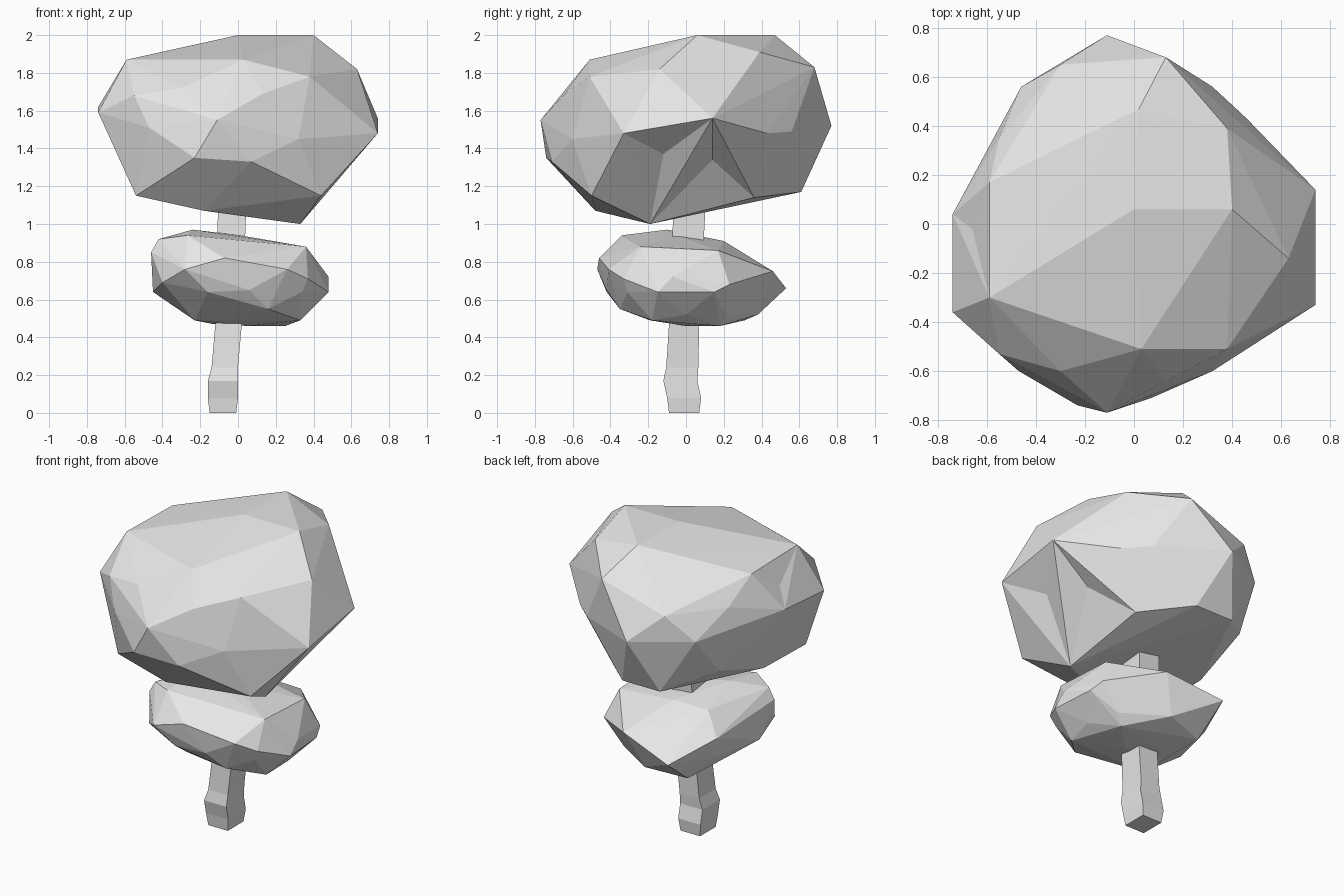
import bpy
import bmesh
from mathutils import Vector

default_cube = bpy.data.objects.get("Cube")
if default_cube:
    bpy.data.objects.remove(default_cube, do_unlink=True)


def make_material(name, colour):
    material = bpy.data.materials.new(name)
    material.use_nodes = True
    material.diffuse_color = colour
    shader = material.node_tree.nodes["Principled BSDF"]
    shader.inputs["Base Color"].default_value = colour
    return material


plain_grey = make_material("plain grey", (0.8, 0.8, 0.8, 1))


def finish_object(bm, name):
    """Turn the bmesh into a flat shaded object with the shared material."""
    bmesh.ops.recalc_face_normals(bm, faces=bm.faces[:])
    mesh = bpy.data.meshes.new(name)
    bm.to_mesh(mesh)
    bm.free()
    mesh.materials.append(plain_grey)
    tree_part = bpy.data.objects.new(name, mesh)
    bpy.context.collection.objects.link(tree_part)
    return tree_part


def push_dent(bm, point):
    """Poke the facet nearest to the point and pull its middle onto it."""
    target = Vector(point)
    facet = min(bm.faces, key=lambda face: (face.calc_center_median() - target).length)
    poked = bmesh.ops.poke(bm, faces=[facet])
    poked["verts"][0].co = target


def build_foliage(name, corner_groups, dents=()):
    """Wrap a faceted skin around the corner points, then press in the dents."""
    bm = bmesh.new()
    for group in corner_groups:
        for corner in group:
            bm.verts.new(corner)
    hull = bmesh.ops.convex_hull(bm, input=bm.verts[:])
    leftover = {item for item in hull["geom_interior"] + hull["geom_unused"]
                if isinstance(item, bmesh.types.BMVert)}
    bmesh.ops.delete(bm, geom=list(leftover), context="VERTS")
    for dent in dents:
        push_dent(bm, dent)
    return finish_object(bm, name)


def build_trunk(name, sections):
    """Bridge rectangular sections, each given by centre, half sizes and height."""
    bm = bmesh.new()
    corner_signs = ((-1, -1), (1, -1), (1, 1), (-1, 1))
    rings = []
    for centre_x, centre_y, half_x, half_y, height in sections:
        rings.append([bm.verts.new((centre_x + sign_x * half_x,
                                    centre_y + sign_y * half_y, height))
                      for sign_x, sign_y in corner_signs])
    for lower, upper in zip(rings, rings[1:]):
        for side in range(len(corner_signs)):
            following = (side + 1) % len(corner_signs)
            bm.faces.new((lower[side], lower[following], upper[following], upper[side]))
    bm.faces.new(rings[0][::-1])
    bm.faces.new(rings[-1])
    return finish_object(bm, name)


# Large upper foliage: crown, shoulders, waist and underside
crown = [(0, .06, 2), (.4, .06, 2), (.02, .47, 2), (.38, .39, 1.91),
         (.13, .68, 1.83), (-.59, -.3, 1.87), (-.59, .17, 1.86),
         (.03, -.51, 1.87), (.38, -.51, 1.78), (.63, -.14, 1.82)]
shoulders = [(-.3, .65, 1.69), (-.55, .35, 1.7), (-.7, -.14, 1.68),
             (-.55, -.53, 1.68), (-.3, -.6, 1.72), (.13, -.64, 1.69)]
waist = [(-.74, .04, 1.62), (-.74, -.36, 1.59), (-.11, -.77, 1.55),
         (-.23, -.74, 1.35), (-.47, -.6, 1.51), (.07, -.71, 1.33),
         (.32, -.6, 1.45), (.74, -.33, 1.48), (.74, .14, 1.56),
         (.32, .56, 1.49), (.46, .43, 1.48), (-.11, .77, 1.52),
         (-.46, .56, 1.53)]
underside = [(.33, -.19, 1), (.44, -.5, 1.15), (-.54, -.46, 1.15),
             (-.54, -.03, 1.16), (-.5, .37, 1.28), (-.18, -.48, 1.07),
             (.29, .36, 1.14), (.03, .61, 1.17), (-.24, .61, 1.17)]
build_foliage("upper_foliage", (crown, shoulders, waist, underside),
              dents=[(.57, -.12, 1.37), (.47, .14, 1.34), (-.66, -.02, 1.73)])

# Small lower foliage: top, rim and underside
small_top = [(-.24, -.1, .97), (-.27, -.34, .94), (-.42, -.25, .92),
             (.01, -.05, .94), (-.3, .2, .91), (-.05, .2, .91),
             (.36, -.24, .88), (.36, .17, .86)]
small_rim = [(-.46, -.25, .85), (-.4, -.34, .69), (-.45, -.11, .64),
             (-.07, -.46, .82), (-.28, -.47, .76), (-.16, -.42, .64),
             (.06, -.42, .65), (.26, -.41, .76), (.37, -.33, .71),
             (.34, -.31, .64), (.42, -.18, .77), (.48, -.07, .72),
             (.48, -.15, .64), (.46, .15, .64), (.43, .23, .68),
             (.13, .46, .75), (-.24, .53, .66), (-.41, .27, .78)]
small_underside = [(.16, -.35, .55), (-.23, -.19, .49), (.06, 0, .46),
                   (.25, .18, .46), (.33, -.18, .49), (.36, 0, .52),
                   (.3, .21, .52), (-.13, .1, .47), (-.23, .31, .49),
                   (.03, .38, .52), (-.35, .23, .62)]
build_foliage("lower_foliage", (small_top, small_rim, small_underside))

# Crooked trunk running through the lower foliage into the upper one
build_trunk("trunk", [(-.08, -.01, .07, .08, 0),
                      (-.08, -.01, .08, .09, .08),
                      (-.08, -.03, .08, .09, .17),
                      (-.07, -.02, .07, .085, .24),
                      (-.05, -.01, .07, .08, .47),
                      (-.03, .02, .075, .085, 1.12)])
